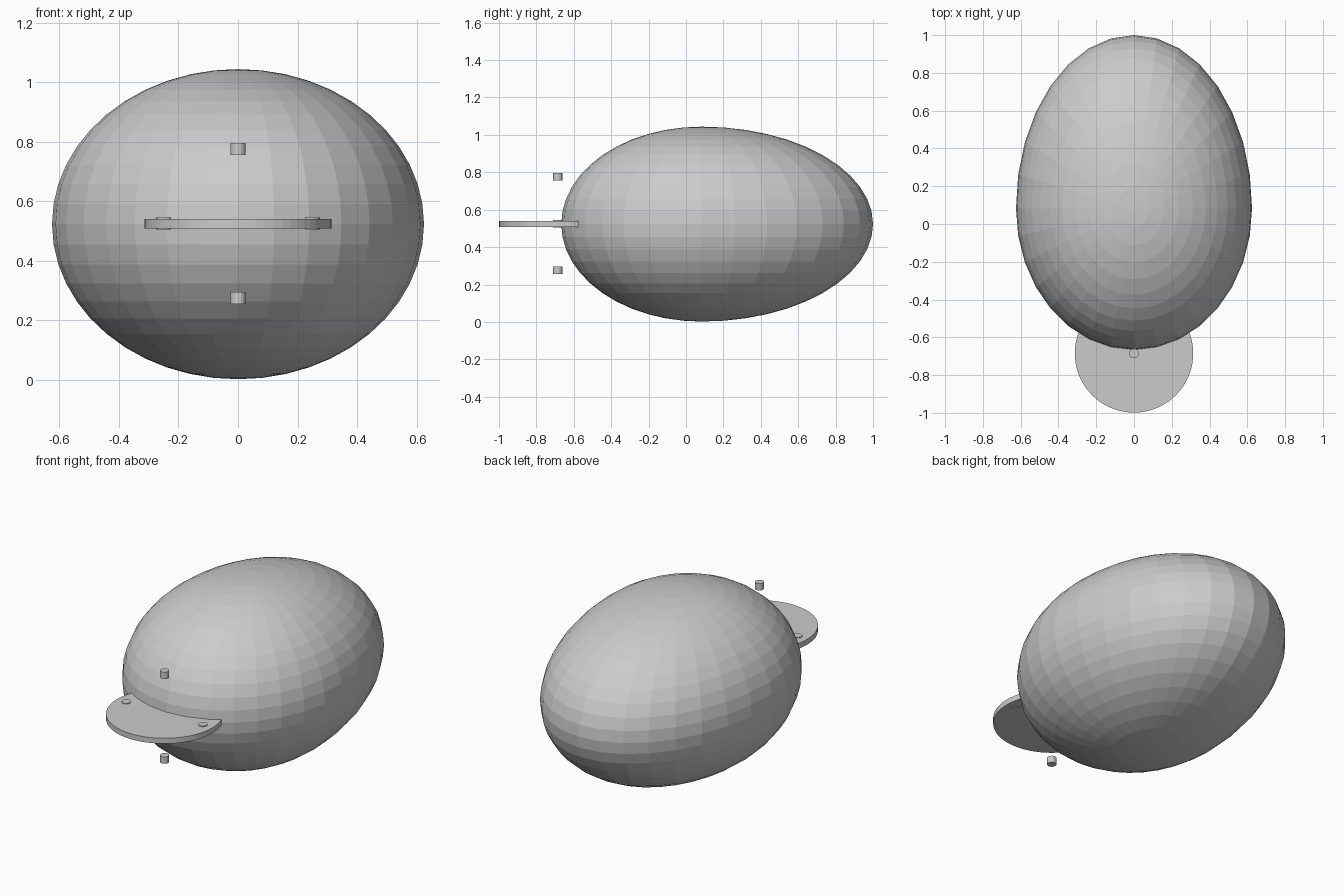
import bpy
from math import sin, cos, pi

if "Cube" in bpy.data.objects:
    bpy.data.objects.remove(bpy.data.objects["Cube"])

CZ = 0.523       # height of the body centre
SNOUT_Y = -0.685


def cylinder(name, radius, depth, location, sides):
    bpy.ops.mesh.primitive_cylinder_add(vertices=sides, radius=radius,
                                        depth=depth, location=location)
    obj = bpy.context.object
    obj.name = name
    return obj


# Egg-shaped body: flat-shaded sphere, stretched more at the back than the front
bpy.ops.mesh.primitive_uv_sphere_add(segments=32, ring_count=24, radius=1,
                                     location=(0, 0.083, CZ))
body = bpy.context.object
body.name = "body"
for v in body.data.vertices:
    v.co.x *= 0.625
    v.co.y *= 0.917 if v.co.y > 0 else 0.75
    v.co.z *= 0.521

# Flat disc at the front
cylinder("snout_disc", 0.3135, 0.032, (0, SNOUT_Y, CZ + 0.001), 64)

# Four small pegs on a circle around the disc centre
for i in range(4):
    a = i * pi / 2
    cylinder(f"peg_{i + 1}", 0.025, 0.04,
             (0.25 * cos(a), SNOUT_Y, CZ + 0.002 + 0.25 * sin(a)), 16)
